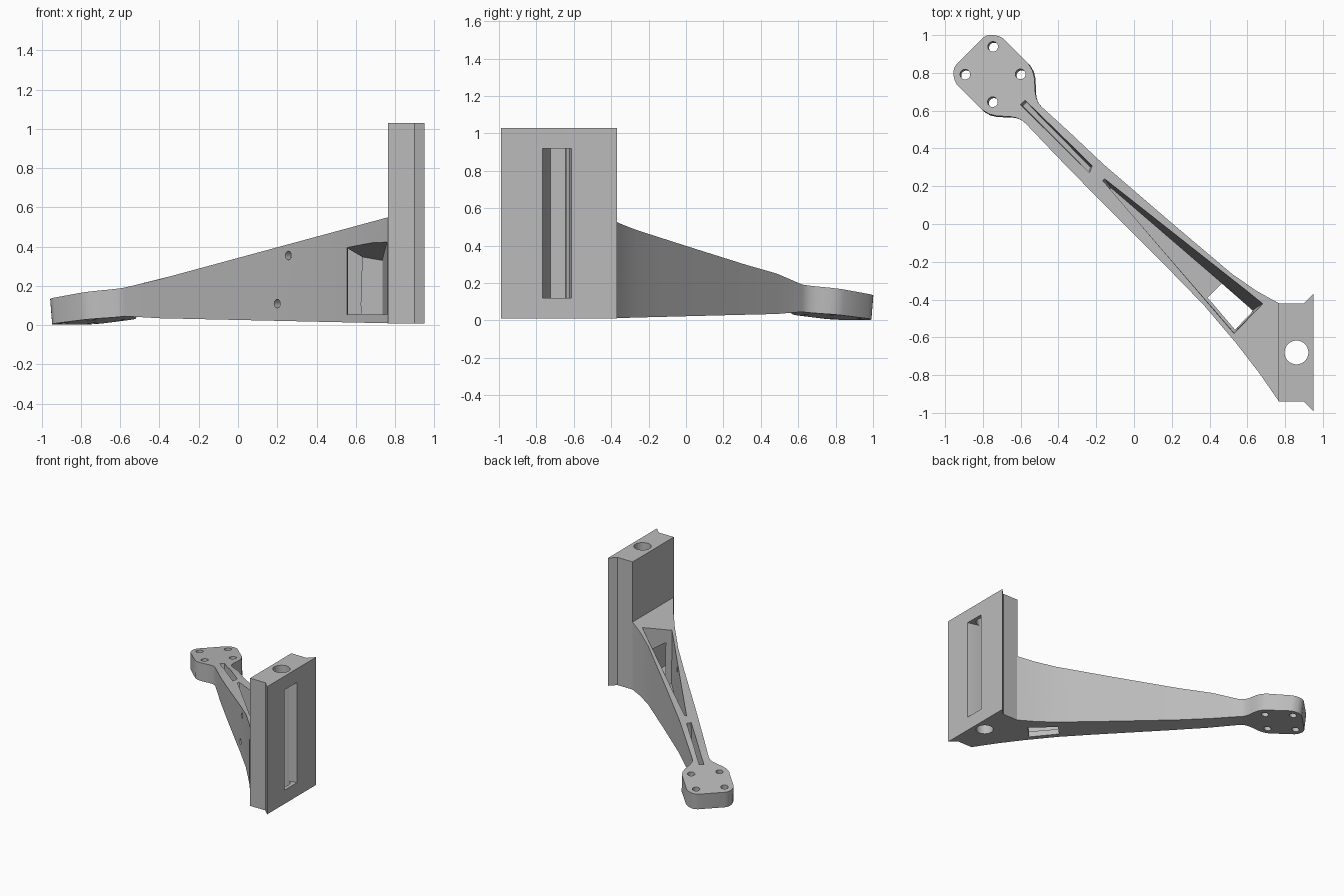
import bpy, bmesh, math
from mathutils import Vector

cube = bpy.data.objects.get("Cube")
if cube:
    bpy.data.objects.remove(cube, do_unlink=True)

grey = bpy.data.materials.new("matte_grey")
grey.use_nodes = True
grey.diffuse_color = (0.5, 0.5, 0.5, 1)
grey.node_tree.nodes["Principled BSDF"].inputs["Base Color"].default_value = (0.5, 0.5, 0.5, 1)


def make(name, rings):
    """Closed solid lofted through rings of equal point count."""
    bm = bmesh.new()
    loops = [[bm.verts.new(p) for p in ring] for ring in rings]
    n = len(loops[0])
    for a, b in zip(loops, loops[1:]):
        for i in range(n):
            j = (i + 1) % n
            bm.faces.new((a[i], a[j], b[j], b[i]))
    bm.faces.new(loops[0][::-1])
    bm.faces.new(loops[-1])
    bmesh.ops.recalc_face_normals(bm, faces=bm.faces)
    mesh = bpy.data.meshes.new(name)
    bm.to_mesh(mesh)
    bm.free()
    obj = bpy.data.objects.new(name, mesh)
    obj.data.materials.append(grey)
    bpy.context.collection.objects.link(obj)
    return obj


def prism(name, outline, z0, z1):
    return make(name, [[(x, y, z) for x, y in outline] for z in (z0, z1)])


def rod(start, end, r, sides=32):
    """Round cutter from start to end."""
    start, end = Vector(start), Vector(end)
    turn = (end - start).to_track_quat('Z', 'Y')
    ring = [turn @ Vector((r * math.cos(t), r * math.sin(t), 0))
            for t in (2 * math.pi * i / sides for i in range(sides))]
    return make("cutter", [[c + p for p in ring] for c in (start, end)])


def activate(obj):
    bpy.ops.object.select_all(action='DESELECT')
    obj.select_set(True)
    bpy.context.view_layer.objects.active = obj


def cut(obj, cutter):
    activate(obj)
    mod = obj.modifiers.new("cut", 'BOOLEAN')
    mod.operation, mod.solver, mod.object = 'DIFFERENCE', 'EXACT', cutter
    bpy.ops.object.modifier_apply(modifier=mod.name)
    bpy.data.objects.remove(cutter, do_unlink=True)


def arm_top(x):
    return 0.18 + 0.271 * (x + 0.6)


# Upright mounting block with flared edges, vertical bore and tapered slot
block = prism("mounting_block", [(0.765, -0.94), (0.9, -0.94), (0.95, -0.99),
                                 (0.95, -0.37), (0.9, -0.42), (0.765, -0.42)], 0.01, 1.03)
cut(block, rod((0.86, -0.68, -0.1), (0.86, -0.68, 1.2), 0.063, 48))
cut(block, prism("cutter", [(0.96, -0.77), (0.96, -0.61), (0.79, -0.645), (0.79, -0.725)],
                 0.12, 0.92))

# Tilted end plate flowing into the arm: (distance along, half width)
cx, cy, d = -0.745, 0.79, math.sqrt(0.5)
plate = [(-0.177, 0.1), (-0.173, 0.118), (-0.162, 0.137), (-0.148, 0.15), (-0.125, 0.165),
         (-0.1, 0.173), (0.09, 0.173), (0.13, 0.163), (0.165, 0.142), (0.195, 0.116),
         (0.222, 0.092), (0.25, 0.073), (0.275, 0.064), (0.3, 0.061)]
rings = []
for s, h in plate:
    top, low = 0.13 + 0.13 * (s + 0.177), 0.003 + 0.09 * (s + 0.177)
    xl, yl = cx + d * (s - h), cy - d * (s + h)
    xr, yr = cx + d * (s + h), cy + d * (h - s)
    lean = 0.01 * min(1, max(0, (0.3 - s) / 0.2))
    rings.append([(xl, yl, top), (xr, yr, top),
                  (xr + lean, yr - lean, low), (xl + lean, yl - lean, low)])

# Tapering arm: front edge point, back edge point
for xl, yl, xr, yr in [(-0.4, 0.35, -0.34, 0.485), (-0.18, 0.125, -0.16, 0.315),
                       (0.01, -0.065, 0.02, 0.16), (0.19, -0.245, 0.2, 0.005),
                       (0.37, -0.43, 0.36, -0.13), (0.54, -0.63, 0.52, -0.265),
                       (0.66, -0.785, 0.65, -0.355), (0.768, -0.94, 0.768, -0.42)]:
    lowl, lowr = (0.04 - 0.022 * (x + 0.6) for x in (xl, xr))
    rings.append([(xl, yl, arm_top(xl)), (xr, yr, arm_top(xr)),
                  (xr, yr, lowr), (xl, yl, lowl)])
arm = make("bracket_arm", rings)

# Four fixing holes through the end plate
for sx, sy in [(1, 0), (-1, 0), (0, 1), (0, -1)]:
    x, y = cx + 0.147 * sx, cy + 0.147 * sy
    cut(arm, rod((x - 0.01, y + 0.01, 0.3), (x + 0.01, y - 0.01, -0.1), 0.027))


def pocket(upper, lower, floor):
    """Tapered recess open at the arm's top."""
    return make("cutter", [[(x, y, floor) for x, y in lower],
                           [(x, y, arm_top(x) + 0.03) for x, y in upper]])


# Narrow slot and large triangular pocket in the top
cut(arm, pocket([(-0.605, 0.635), (-0.58, 0.66), (-0.22, 0.31), (-0.235, 0.27)],
                [(-0.59, 0.625), (-0.57, 0.645), (-0.23, 0.3), (-0.24, 0.275)], 0.1))
cut(arm, pocket([(-0.17, 0.235), (-0.16, 0.245), (0.685, -0.42), (0.53, -0.58)],
                [(-0.13, 0.185), (-0.12, 0.19), (0.63, -0.455), (0.53, -0.575)], 0.06))

# Opening through the pocket floor
cut(arm, prism("cutter", [(0.39, -0.39), (0.465, -0.315), (0.63, -0.46), (0.535, -0.56)],
               -0.1, 0.1))

# Side window beside the block with a sloping ceiling
window = [(0.545, -1.0, 0.41), (0.764, -1.0, 0.44), (0.735, -0.52, 0.33),
          (0.62, -0.46, 0.35), (0.56, -0.53, 0.39)]
cut(arm, make("cutter", [[(x, y, 0.055) for x, y, z in window], window]))

# Two small cross holes in the front wall
for x, y, z in [(0.26, -0.31, 0.355), (0.2, -0.255, 0.11)]:
    cut(arm, rod((x - 0.05, y - 0.05, z), (x + 0.07, y + 0.07, z), 0.022, 24))

for obj in (block, arm):
    activate(obj)
    bpy.ops.object.shade_smooth_by_angle(angle=math.radians(20))
